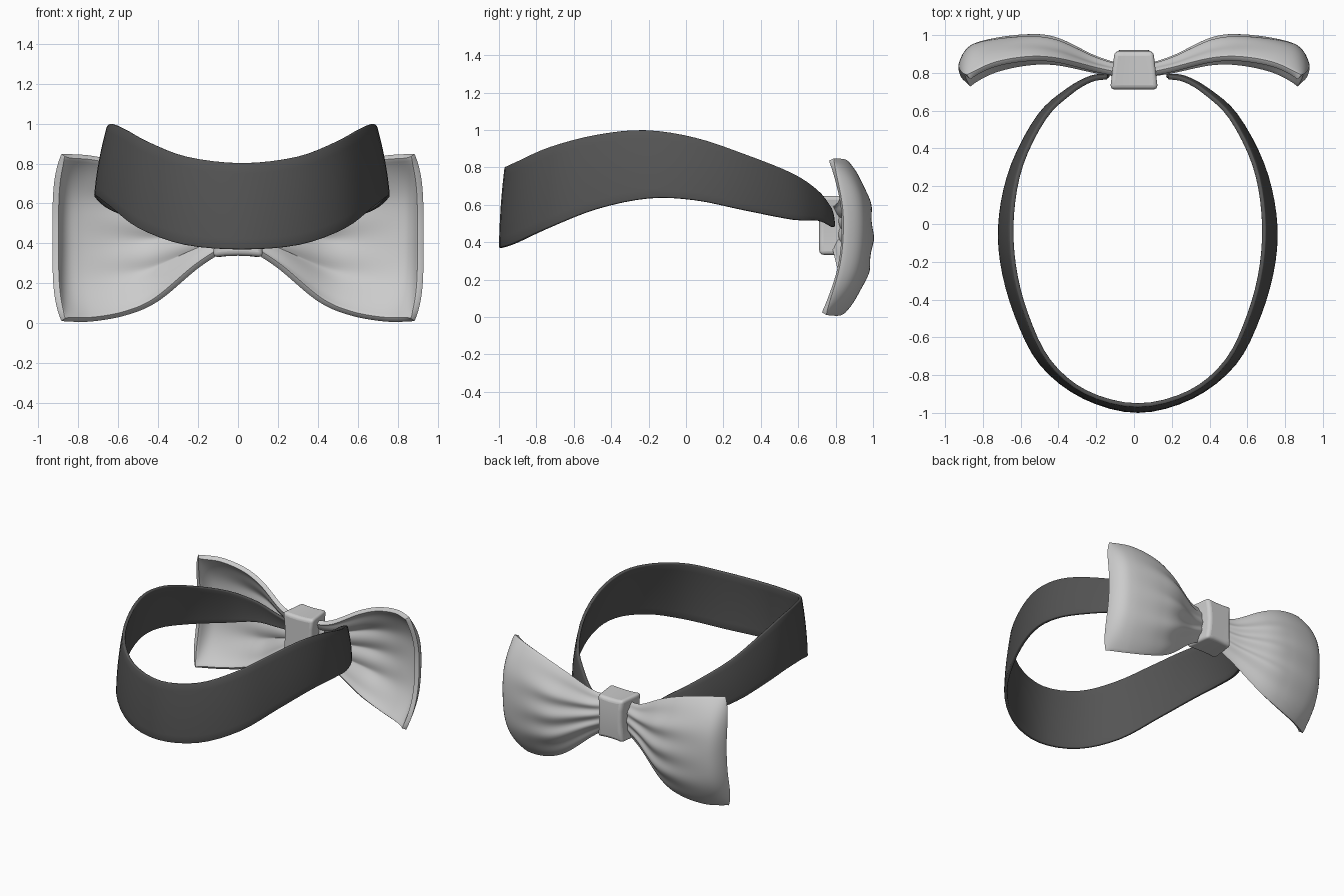
import bpy, bmesh, math
from mathutils import Vector

if "Cube" in bpy.data.objects:
    bpy.data.objects.remove(bpy.data.objects["Cube"])


def spline(rows, t):
    """Catmull-Rom through equal-length rows, t in 0..1."""
    n = len(rows) - 1
    i = min(int(t * n), n - 1)
    f = t * n - i
    a, b, c, d = (rows[max(0, min(n, k))] for k in (i - 1, i, i + 1, i + 2))
    return [0.5 * (2 * q + (r - p) * f + (2 * p - 5 * q + 4 * r - s) * f * f
                   + (3 * q - p - 3 * r + s) * f ** 3) for p, q, r, s in zip(a, b, c, d)]


def sheet(name, func, nu, nv, thickness, bevel, inside):
    """Grid surface func(u, v) thickened away from its outer face."""
    bm = bmesh.new()
    g = [[bm.verts.new(func(i / nu, j / nv)) for j in range(nv + 1)] for i in range(nu + 1)]
    for i in range(nu):
        for j in range(nv):
            bm.faces.new((g[i][j], g[i + 1][j], g[i + 1][j + 1], g[i][j + 1]))
    bm.normal_update()
    # make the normals face away from the given inside point
    inside = Vector(inside)
    if sum(f.normal.dot(f.calc_center_median() - inside) for f in bm.faces) < 0:
        bmesh.ops.reverse_faces(bm, faces=bm.faces)
    me = bpy.data.meshes.new(name)
    bm.to_mesh(me)
    bm.free()
    ob = bpy.data.objects.new(name, me)
    bpy.context.collection.objects.link(ob)
    s = ob.modifiers.new("thickness", 'SOLIDIFY')
    s.thickness = thickness
    s.offset = -1
    b = ob.modifiers.new("soft_rim", 'BEVEL')
    b.width = bevel
    b.segments = 2
    b.angle_limit = math.radians(60)
    return ob


def smooth(ob, angle=50):
    bpy.ops.object.select_all(action='DESELECT')
    ob.select_set(True)
    bpy.context.view_layer.objects.active = ob
    bpy.ops.object.shade_smooth_by_angle(angle=math.radians(angle))


def colour(ob, name, c):
    m = bpy.data.materials.new(name)
    m.diffuse_color = (c, c, c, 1)
    m.use_nodes = True
    m.node_tree.nodes["Principled BSDF"].inputs["Base Color"].default_value = m.diffuse_color
    ob.data.materials.append(m)


# neck band: half-path of lower and upper edges (sideways distance, y, z)
low = [(0, -1.0, .37), (.29, -.925, .393), (.52, -.745, .475), (.655, -.48, .578), (.73, -.2, .635),
       (.735, .05, .625), (.67, .32, .57), (.53, .58, .52), (.38, .715, .515),
       (.25, .785, .485), (.15, .795, .48)]
top = [(0, -.97, .803), (.28, -.90, .835), (.48, -.73, .91), (.60, -.48, .975), (.665, -.22, 1.0),
       (.675, .05, .96), (.625, .32, .87), (.5, .57, .77), (.36, .705, .68),
       (.25, .77, .60), (.16, .785, .565)]
# mirror the half-paths so the centre is smooth
low, top = ([(-x, y, z) for x, y, z in r[:0:-1]] + r for r in (low, top))


def band(u, v):
    p = Vector(spline(low, u)).lerp(Vector(spline(top, u)), v)
    bulge = .012 * 4 * v * (1 - v)          # slight outward belly
    return (.02 + p.x * (1 + bulge), p.y * (1 + bulge * .5), p.z)


neck_band = sheet("neck_band", band, 80, 8, .022, .006, (0, -.1, .6))
colour(neck_band, "dark_fabric", .09)
smooth(neck_band)

# bow wings: x, bottom z, top z, rim y, crest y
wing_rows = [(.07, .36, .61, .80, .845), (.2, .275, .625, .825, .885), (.4, .11, .735, .87, .98),
             (.56, .04, .80, .875, .998), (.74, .008, .84, .84, .975), (.885, .01, .848, .77, .925)]


def wing(side):
    def f(u, v):
        x, zb, zt, ye, ym = spline(wing_rows, u)
        w = 2 * v - 1
        flat = 1 - w ** 4
        fold = .011 * math.cos(4 * math.pi * w) * math.exp(-((u - .35) / .3) ** 2)
        roll = max(0, (u - .86) / .14)      # outer end curls backwards
        y = ym - (ym - ye) * abs(w) ** 2.6 + fold * flat
        y += .02 * u * w - .085 * roll ** 2.5 * flat
        return (side * (x + .045 * u * flat), y, zb + (zt - zb) * v)
    return f


for side, name in ((-1, "left_bow_wing"), (1, "right_bow_wing")):
    smooth(sheet(name, wing(side), 50, 48, .032, .01, (side * .5, 0, .43)))

# centre knot: tapered, waisted, rounded block
bm = bmesh.new()
bmesh.ops.create_cube(bm, size=2)
bmesh.ops.subdivide_edges(bm, edges=bm.edges[:], cuts=3, use_grid_fill=True)
for v in bm.verts:
    x, y, z = v.co
    half = .117 - .012 * y - .012 * (1 - z * z)
    v.co = (x * half, .817 + y * .105 - .008 * z * z * max(y, 0), .49 + z * (.16 - .008 * (1 - x * x)))
me = bpy.data.meshes.new("centre_knot")
bm.to_mesh(me)
bm.free()
knot = bpy.data.objects.new("centre_knot", me)
bpy.context.collection.objects.link(knot)
b = knot.modifiers.new("round", 'BEVEL')
b.width = .024
b.segments = 4
b.angle_limit = math.radians(40)
smooth(knot)
